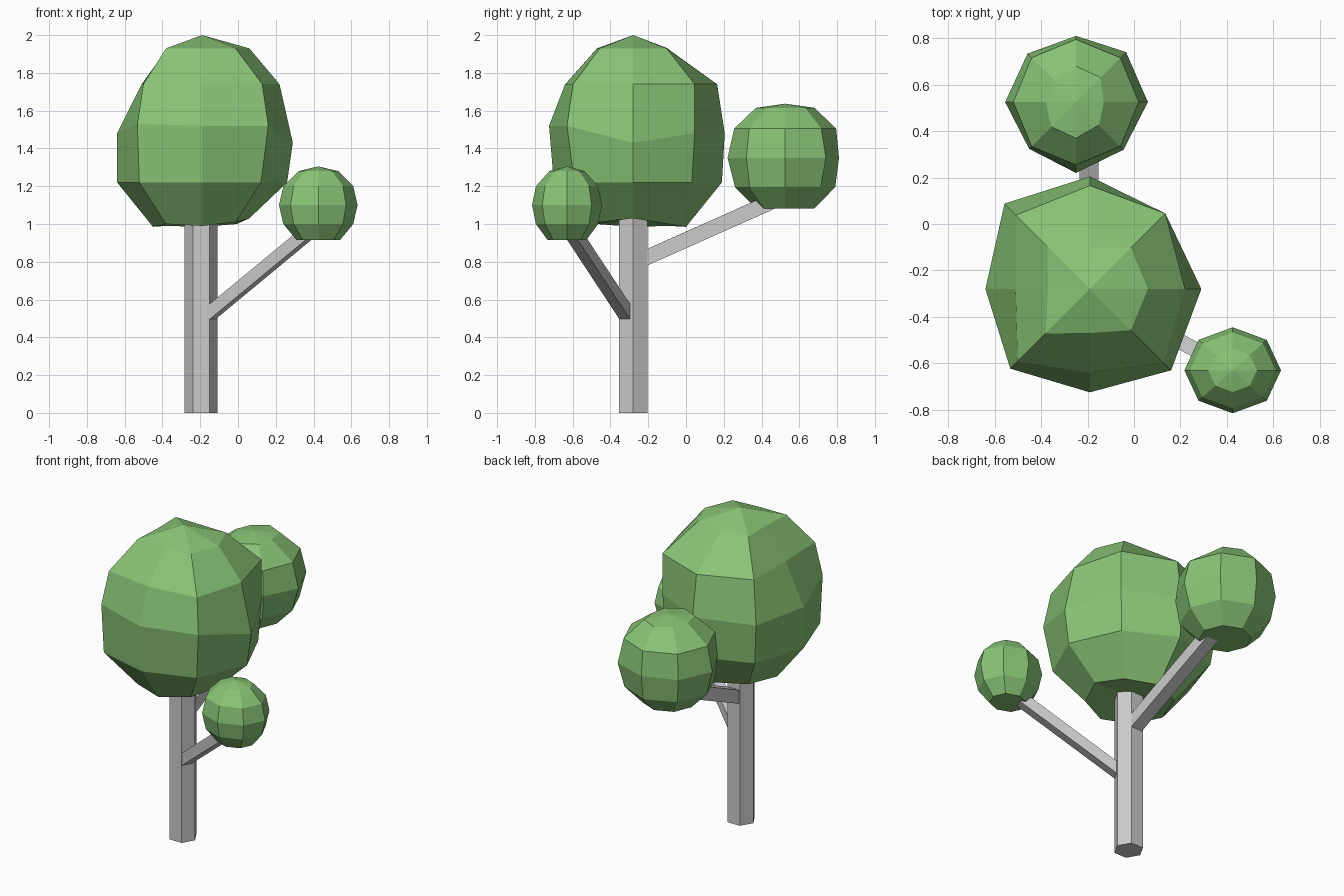
import bpy, bmesh
from math import pi, sin, cos
from mathutils import Vector

if "Cube" in bpy.data.objects:
    bpy.data.objects.remove(bpy.data.objects["Cube"])

leaf = bpy.data.materials.new("leaf_green")
leaf.diffuse_color = (0.25, 0.55, 0.18, 1)
leaf.use_nodes = True
leaf.node_tree.nodes["Principled BSDF"].inputs["Base Color"].default_value = leaf.diffuse_color


def finish(bm, name, mat=None):
    bmesh.ops.recalc_face_normals(bm, faces=bm.faces)
    me = bpy.data.meshes.new(name)
    bm.to_mesh(me)
    bm.free()
    ob = bpy.data.objects.new(name, me)
    bpy.context.collection.objects.link(ob)
    if mat:
        me.materials.append(mat)
    return ob


def limb(name, a, b, sides, radius, turn=0.0):
    """Straight prism running from a to b."""
    a, b = Vector(a), Vector(b)
    bm = bmesh.new()
    q = (b - a).to_track_quat('Z', 'Y')
    if abs((b - a).normalized().z) > 0.999:
        q.identity()
    ends = []
    for p in (a, b):
        ends.append([bm.verts.new(p + q @ Vector((radius * cos(turn + 2 * pi * i / sides),
                                                  radius * sin(turn + 2 * pi * i / sides), 0)))
                     for i in range(sides)])
    for i in range(sides):
        j = (i + 1) % sides
        bm.faces.new((ends[0][i], ends[0][j], ends[1][j], ends[1][i]))
    bm.faces.new(ends[0])
    bm.faces.new(ends[1])
    return finish(bm, name)


def crown(name, x, y, top, bottom, rings, sy=1.0):
    """Eight-sided faceted ball; rings are (z, radius or 8 radii starting at +x)."""
    bm = bmesh.new()
    loops = []
    for z, r in rings:
        rr = r if isinstance(r, (list, tuple)) else [r] * 8
        loops.append([bm.verts.new((x + rr[i] * cos(i * pi / 4),
                                    y + sy * rr[i] * sin(i * pi / 4),
                                    z[i] if isinstance(z, (list, tuple)) else z))
                      for i in range(8)])
    t, b = bm.verts.new((x, y, top)), bm.verts.new((x, y, bottom))
    for i in range(8):
        j = (i + 1) % 8
        bm.faces.new((t, loops[0][i], loops[0][j]))
        bm.faces.new((b, loops[-1][j], loops[-1][i]))
        for u, v in zip(loops, loops[1:]):
            bm.faces.new((u[i], v[i], v[j], u[j]))
    return finish(bm, name, leaf)


# Hexagonal trunk and two square branches
limb("trunk", (-0.195, -0.28, 0), (-0.195, -0.28, 1.08), 6, 0.087)
limb("front_branch", (-0.16, -0.31, 0.515), (0.39, -0.61, 0.97), 4, 0.046, pi / 4)
limb("back_branch", (-0.192, -0.26, 0.80), (-0.195, 0.47, 1.125), 4, 0.057, pi / 4)

# Large irregular crown
crown("main_crown", -0.19, -0.28, 2.0, 1.03, [
    (1.93, [0.25, 0.25, 0.18, 0.26, 0.18, 0.27, 0.19, 0.25]),
    (1.74, [0.41, 0.46, 0.445, 0.45, 0.32, 0.44, 0.36, 0.45]),
    ([1.43, 1.48, 1.48, 1.48, 1.48, 1.53, 1.52, 1.52],
     [0.48, 0.46, 0.485, 0.52, 0.45, 0.485, 0.445, 0.495]),
    (1.22, [0.45, 0.44, 0.47, 0.48, 0.45, 0.47, 0.42, 0.44]),
    ([1.03, 1.0, 0.985, 0.99, 0.985, 1.0, 0.99, 1.01],
     [0.25, 0.26, 0.28, 0.27, 0.26, 0.27, 0.25, 0.25]),
])

# Two smaller crowns at the branch ends
crown("back_crown", -0.25, 0.525, 1.637, 1.085, [
    (1.615, [0.12, 0.15, 0.155, 0.13, 0.13, 0.15, 0.155, 0.14]),
    (1.505, 0.27), (1.35, [0.31, 0.305, 0.285, 0.295, 0.305, 0.285, 0.305, 0.29]),
    (1.195, 0.265), (1.083, 0.155)])
crown("front_crown", 0.425, -0.63, 1.305, 0.915, [
    (1.28, 0.105), (1.2, 0.185), (1.1, 0.208), (1.0, 0.185), (0.915, 0.115)], 0.89)
